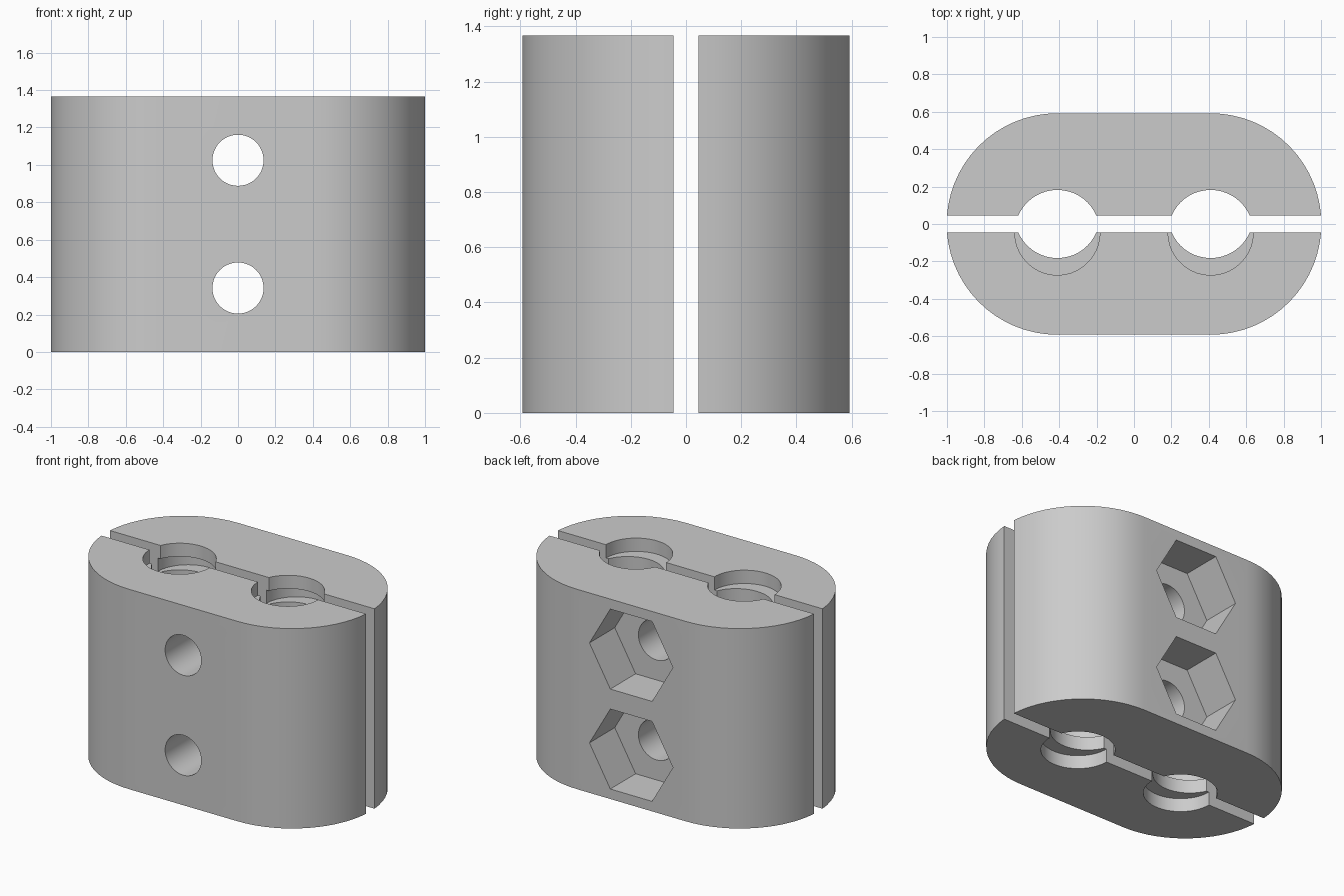
import bpy, bmesh, math
from mathutils import Matrix, Vector

if "Cube" in bpy.data.objects:
    bpy.data.objects.remove(bpy.data.objects["Cube"], do_unlink=True)

U = 2 / 21.96          # one design unit
HEIGHT = 15 * U
RADIUS = 6.5 * U       # rounded ends
SPACING = 4.5 * U      # end and bore centres
GAP = 0.5 * U          # half of the slit between the jaws
BORE = 2.5 * U
SCREW = 1.5 * U
NUT = 3 * U / math.cos(math.pi / 6)
LAYERS = 15            # alternating grip ridges

grey = bpy.data.materials.new("light_grey")
grey.use_nodes = True
colour = (0.6, 0.6, 0.6, 1)
grey.diffuse_color = colour
grey.node_tree.nodes["Principled BSDF"].inputs["Base Color"].default_value = colour


def make_object(name, bm):
    mesh = bpy.data.meshes.new(name)
    bmesh.ops.recalc_face_normals(bm, faces=bm.faces)
    bm.to_mesh(mesh)
    bm.free()
    obj = bpy.data.objects.new(name, mesh)
    bpy.context.collection.objects.link(obj)
    mesh.materials.append(grey)
    return obj


def add_prism(bm, sides, radius, depth, centre, along_y=False, turn=0.0):
    matrix = Matrix.Translation(centre)
    if along_y:
        matrix = matrix @ Matrix.Rotation(math.pi / 2, 4, "X")
    matrix = matrix @ Matrix.Rotation(turn, 4, "Z")
    bmesh.ops.create_cone(bm, cap_ends=True, segments=sides, radius1=radius,
                          radius2=radius, depth=depth, matrix=matrix)


def cut(target, bm):
    cutter = make_object("cutter", bm)
    cutter.hide_render = True
    mod = target.modifiers.new("cut", "BOOLEAN")
    mod.operation = "DIFFERENCE"
    mod.solver = "EXACT"
    mod.object = cutter
    graph = bpy.context.evaluated_depsgraph_get()
    result = bpy.data.meshes.new_from_object(target.evaluated_get(graph))
    target.modifiers.clear()
    target.data = result
    bpy.data.objects.remove(cutter, do_unlink=True)


def build_jaw(name, side, first_groove, has_nuts):
    # Half of a rounded slab, flat on the slit side
    start = math.asin(GAP / RADIUS)
    steps = 15
    angles = [start + (math.pi / 2 - start) * i / steps for i in range(steps + 1)]
    arc = [(SPACING + RADIUS * math.cos(a), RADIUS * math.sin(a)) for a in angles]
    outline = arc + [(-x, y) for x, y in reversed(arc)]
    bm = bmesh.new()
    face = bm.faces.new([bm.verts.new((x, side * y, 0)) for x, y in outline])
    lifted = bmesh.ops.extrude_face_region(bm, geom=[face])["geom"]
    bmesh.ops.translate(bm, vec=Vector((0, 0, HEIGHT)),
                        verts=[v for v in lifted if isinstance(v, bmesh.types.BMVert)])
    jaw = make_object(name, bm)

    # Shallow bores at the ridge tops, running the full height
    bm = bmesh.new()
    for x in (-SPACING, SPACING):
        add_prism(bm, 48, BORE, HEIGHT + 2 * U, (x, -side * GAP, HEIGHT / 2))
    cut(jaw, bm)

    # Deeper grooves between the ridges
    bm = bmesh.new()
    for layer in range(first_groove, LAYERS, 2):
        low, high = layer * U, (layer + 1) * U
        if layer == 0:
            low -= U
        if layer == LAYERS - 1:
            high += U
        for x in (-SPACING, SPACING):
            add_prism(bm, 48, BORE, high - low, (x, side * GAP, (low + high) / 2),
                      turn=math.pi / 48)
    cut(jaw, bm)

    # Screw holes
    levels = (HEIGHT / 4, HEIGHT * 3 / 4)
    bm = bmesh.new()
    for z in levels:
        add_prism(bm, 48, SCREW, 2 * RADIUS, (0, side * RADIUS, z), along_y=True)
    cut(jaw, bm)

    # Hexagonal nut pockets with points to the sides
    if has_nuts:
        bm = bmesh.new()
        for z in levels:
            add_prism(bm, 6, NUT, 6 * U, (0, side * RADIUS, z), along_y=True,
                      turn=math.pi / 2)
        # Turn the pockets so that a point lies on the x axis
        for z in levels:
            verts = [v for v in bm.verts if abs(v.co.z - z) < NUT * 1.01]
            if max(abs(v.co.x) for v in verts) < NUT * 0.95:
                bmesh.ops.rotate(bm, verts=verts, cent=(0, 0, z),
                                 matrix=Matrix.Rotation(math.pi / 6, 3, "Y"))
        cut(jaw, bm)
    return jaw


jaws = [build_jaw("front_jaw", -1, 0, False), build_jaw("back_jaw", 1, 1, True)]

# Smooth the round walls and keep the edges sharp
bpy.ops.object.select_all(action="DESELECT")
for jaw in jaws:
    jaw.select_set(True)
bpy.context.view_layer.objects.active = jaws[0]
bpy.ops.object.shade_smooth_by_angle(angle=math.radians(25))
